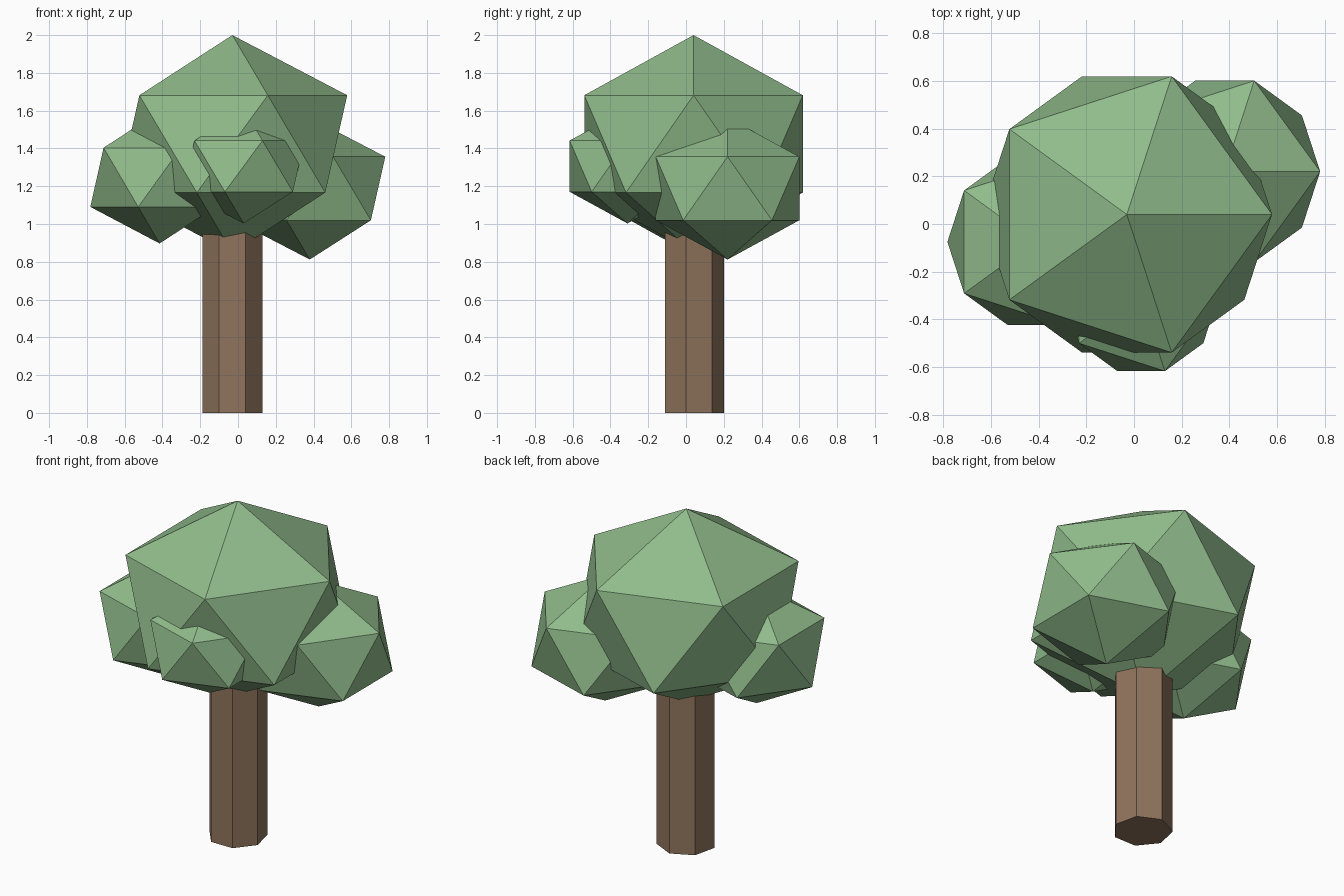
import bpy

if "Cube" in bpy.data.objects:
    bpy.data.objects.remove(bpy.data.objects["Cube"])


def material(name, color):
    mat = bpy.data.materials.new(name)
    mat.diffuse_color = color
    mat.use_nodes = True
    mat.node_tree.nodes["Principled BSDF"].inputs["Base Color"].default_value = mat.diffuse_color
    return mat


bark = material("bark", (0.28, 0.175, 0.11, 1))
leaf = material("leaf", (0.28, 0.50, 0.26, 1))


# Seven-sided trunk running up into the canopy
TRUNK_HEIGHT = 1.2
bpy.ops.mesh.primitive_cylinder_add(vertices=7, radius=0.163, depth=TRUNK_HEIGHT,
                                    location=(-0.03, 0.037, TRUNK_HEIGHT / 2))
trunk = bpy.context.object
trunk.name = "trunk"
trunk.data.materials.append(bark)


def foliage(name, center, radius, half_height):
    """Flattened 20-sided foliage clump."""
    bpy.ops.mesh.primitive_ico_sphere_add(subdivisions=1, radius=1, location=center)
    obj = bpy.context.object
    obj.name = name
    obj.scale = (radius, radius, half_height)
    bpy.ops.object.transform_apply(location=False, rotation=False, scale=True)
    obj.data.materials.append(leaf)


# Main canopy and three side clumps
foliage("canopy", (-0.03, 0.04, 1.424), 0.68, 0.576)
foliage("right_clump", (0.38, 0.22, 1.188), 0.447, 0.376)
foliage("left_clump", (-0.415, -0.075, 1.247), 0.41, 0.35)
foliage("front_clump", (0.03, -0.31, 1.306), 0.36, 0.303)
